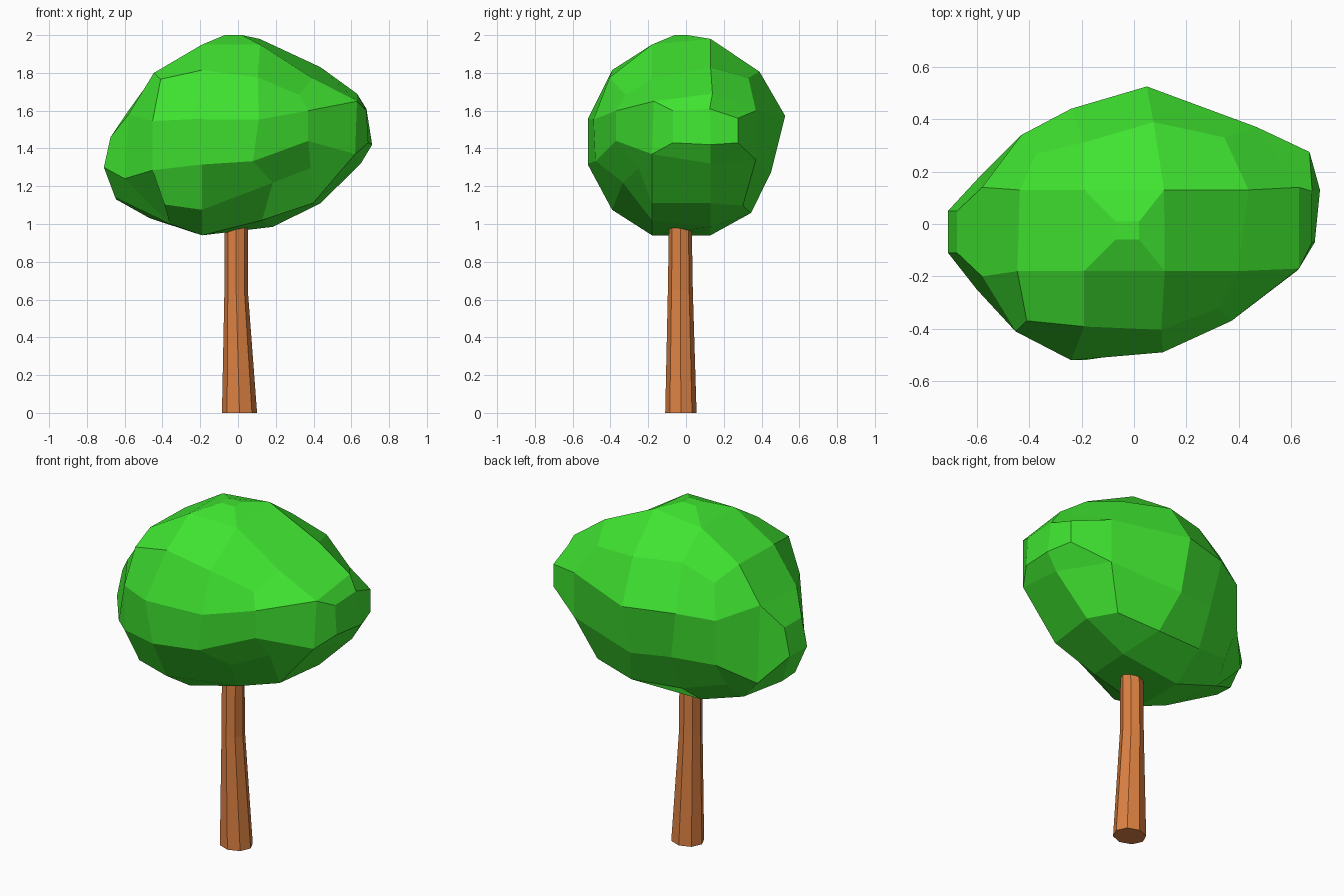
import bpy, bmesh
from math import sin, cos, radians, tau
from mathutils import Vector

if "Cube" in bpy.data.objects:
    bpy.data.objects.remove(bpy.data.objects["Cube"])


def finish(bm, name, color):
    bmesh.ops.recalc_face_normals(bm, faces=bm.faces)
    mesh = bpy.data.meshes.new(name)
    bm.to_mesh(mesh)
    bm.free()
    mat = bpy.data.materials.new(name + "_colour")
    mat.diffuse_color = (*color, 1)
    mat.use_nodes = True
    mat.node_tree.nodes["Principled BSDF"].inputs["Base Color"].default_value = mat.diffuse_color
    mesh.materials.append(mat)
    obj = bpy.data.objects.new(name, mesh)
    bpy.context.collection.objects.link(obj)
    return obj


def bridge(bm, a, b):
    n = len(a)
    for i in range(n):
        j = (i + 1) % n
        bm.faces.new((a[i], a[j], b[j], b[i]))


# Trunk: tapered octagon with a bend (x, y, z, radius x, radius y)
bm = bmesh.new()
rings = []
for x, y, z, rx, ry in [(0.008, -0.027, 0, 0.093, 0.083),
                        (-0.01, -0.03, 0.65, 0.062, 0.066),
                        (-0.01, -0.03, 1.03, 0.062, 0.060)]:
    rings.append([bm.verts.new((x + rx * cos(tau * k / 8), y + ry * sin(tau * k / 8), z))
                  for k in range(8)])
for a, b in zip(rings, rings[1:]):
    bridge(bm, a, b)
bm.faces.new(rings[0])
bm.faces.new(rings[-1])
finish(bm, "trunk", (0.72, 0.22, 0.055))

# Crown: rounded 3x3x3 block, four 12-point sections across x
bm = bmesh.new()


def section(x, lean, y0, y1, z0, z1):
    cy, cz = (y0 + y1) / 2, (z0 + z1) / 2
    ry, rz = (y1 - y0) / 1.932, (z1 - z0) / 1.932
    ring = []
    for k in range(12):
        t = radians(15 + 30 * k)
        y, z = cy + ry * cos(t), cz + rz * sin(t)
        if k % 6 in (2, 3):
            y = 0.13 if cos(t) > 0 else -0.18
        if k % 6 in (0, 5):
            z = cz + (0.13 if sin(t) > 0 else -0.13)
        ring.append(bm.verts.new((x + lean * y, y, z)))
    return ring


def end(ring, coords):
    """Corner faces around four inner points; returns those points."""
    inner = [bm.verts.new(p) for p in coords]
    for i, v in enumerate(inner):
        bm.faces.new((*ring[3 * i:3 * i + 3], v))
    return inner


def side(ring, inner, i):
    bm.faces.new((ring[3 * i + 2], ring[(3 * i + 3) % 12], inner[(i + 1) % 4], inner[i]))


def raised(loop, coords):
    top = [bm.verts.new(p) for p in coords]
    bridge(bm, loop, top)
    return top


S = [section(-0.44, 0.03, -0.41, 0.34, 1.03, 1.80),
     section(-0.19, 0.0, -0.52, 0.44, 0.94, 1.95),
     section(0.09, -0.04, -0.49, 0.525, 0.985, 1.98),
     section(0.42, 0.13, -0.37, 0.37, 1.11, 1.83)]

# Uneven lumps: (section, point) -> shift
lumps = {(0, 4): (.04, -.06, .07), (0, 7): (.06, -.05, -.03), (0, 1): (.06, .03, .03),
         (0, 8): (.085, .02, -.03), (0, 9): (-.03, 0, 0),
         (1, 5): (-.05, 0, -.02), (1, 0): (-.05, 0, 0), (1, 11): (0, -.03, -.02),
         (2, 0): (-.02, 0, -.04), (2, 1): (0, 0, -.04), (2, 2): (.03, 0, 0),
         (2, 3): (.02, 0, -.03), (2, 4): (0, -.05, -.07), (2, 5): (0, 0, -.06),
         (2, 6): (-.03, .01, -.02), (2, 7): (.08, .02, .10), (2, 8): (.03, 0, .035),
         (2, 9): (.10, 0, 0), (2, 10): (.04, -.045, -.06), (2, 11): (-.02, -.075, -.08),
         (3, 1): (-.11, .06, .04), (3, 3): (0, 0, -.06), (3, 4): (-.06, -.05, -.05),
         (3, 6): (0, 0, .10), (3, 7): (0, .02, .09), (3, 10): (-.09, .03, -.11)}
for (i, k), d in lumps.items():
    S[i][k].co += Vector(d)

for a, b in zip(S, S[1:]):
    for k in range(12):
        j = (k + 1) % 12
        if not (a is S[1] and k == 2):
            bm.faces.new((a[k], a[j], b[j], b[k]))

# Raised crown peak
bm.faces.new(raised([S[1][2], S[1][3], S[2][3], S[2][2]],
                    [(-0.07, 0.01, 2), (-0.07, -0.06, 2), (0.02, -0.06, 2), (0.02, 0.01, 2)]))

# Left end, raised over the middle and lower faces
L = end(S[0], [(-0.58, 0.14, 1.60), (-0.58, -0.20, 1.58),
               (-0.60, -0.25, 1.24), (-0.59, 0.18, 1.16)])
for i in (0, 1, 3):
    side(S[0], L, i)
c = raised([L[0], L[1], L[2], S[0][8], S[0][9], L[3]],
           [(-0.675, 0.05, 1.46), (-0.675, -0.11, 1.46), (-0.71, -0.11, 1.30),
            (-0.65, -0.085, 1.14), (-0.645, 0.03, 1.13), (-0.71, 0.05, 1.30)])
bm.faces.new((c[0], c[1], c[2], c[5]))
bm.faces.new(c[2:])

# Right end, raised over the middle and rear faces
R = end(S[3], [(0.63, 0.14, 1.69), (0.63, -0.17, 1.65),
               (0.62, -0.18, 1.37), (0.65, 0.13, 1.32)])
for i in (0, 1, 2):
    side(S[3], R, i)
c = raised([S[3][0], *R, S[3][11]],
           [(0.67, 0.275, 1.56), (0.68, 0.125, 1.61), (0.68, -0.07, 1.60),
            (0.69, -0.07, 1.43), (0.71, 0.13, 1.42), (0.67, 0.275, 1.43)])
bm.faces.new(c[1:5])
bm.faces.new((c[0], c[1], c[4], c[5]))
finish(bm, "crown", (0.05, 0.77, 0.03))
